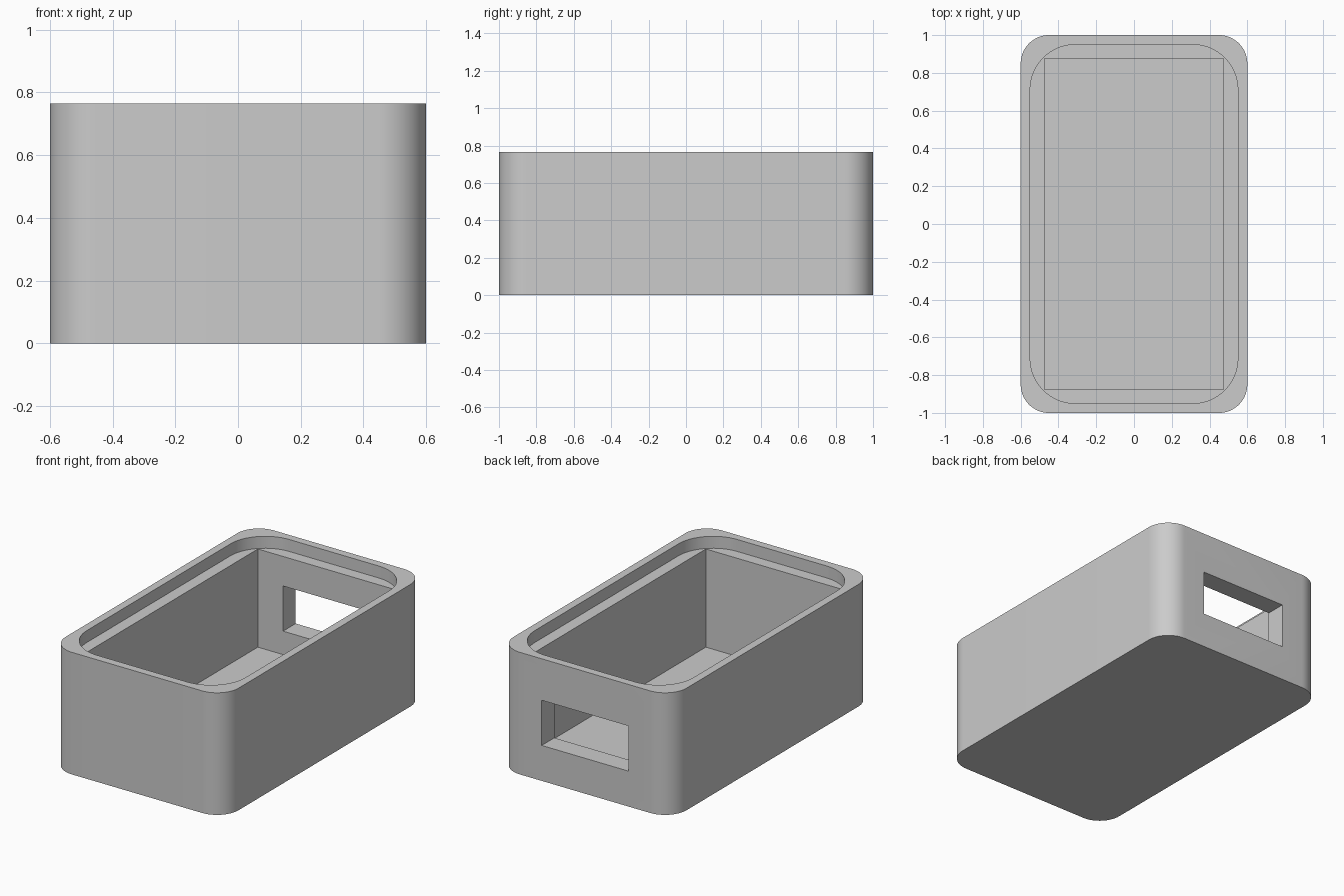
import bpy
import bmesh
import math
from mathutils import Matrix

if "Cube" in bpy.data.objects:
    bpy.data.objects.remove(bpy.data.objects["Cube"], do_unlink=True)

HEIGHT = 0.765
FLOOR = 0.075
LEDGE = 0.69

grey = bpy.data.materials.new("plain grey")
grey.use_nodes = True
colour = (0.6, 0.6, 0.6, 1)
grey.diffuse_color = colour
grey.node_tree.nodes["Principled BSDF"].inputs["Base Color"].default_value = colour


def block(name, x, y, z, radius=0):
    """Box between (low, high) ranges, with optional rounded upright edges."""
    size = [r[1] - r[0] for r in (x, y, z)]
    centre = [sum(r) / 2 for r in (x, y, z)]
    bm = bmesh.new()
    bmesh.ops.create_cube(bm, size=1, matrix=Matrix.LocRotScale(centre, None, size))
    if radius:
        upright = [e for e in bm.edges
                   if abs(e.verts[0].co.z - e.verts[1].co.z) > size[2] / 2]
        bmesh.ops.bevel(bm, geom=upright, offset=radius, segments=16,
                        profile=0.5, affect='EDGES')
    mesh = bpy.data.meshes.new(name)
    bm.to_mesh(mesh)
    bm.free()
    mesh.materials.append(grey)
    obj = bpy.data.objects.new(name, mesh)
    bpy.context.collection.objects.link(obj)
    return obj


# Outer body with rounded corners
body = block("box_body", (-0.6, 0.6), (-1, 1), (0, HEIGHT), 0.15)

# Lid recess, square-cornered cavity and window in the back wall
cutters = [
    block("lid_recess", (-0.55, 0.55), (-0.95, 0.95), (LEDGE, HEIGHT + 0.1), 0.24),
    block("cavity", (-0.475, 0.475), (-0.875, 0.875), (FLOOR, HEIGHT + 0.05)),
    block("back_window", (-0.3, 0.3), (0.8, 1.1), (0.222, 0.505)),
]

bpy.context.view_layer.objects.active = body
for cutter in cutters:
    cutter.hide_render = True
    cut = body.modifiers.new(cutter.name, 'BOOLEAN')
    cut.operation = 'DIFFERENCE'
    cut.solver = 'EXACT'
    cut.object = cutter
    bpy.ops.object.modifier_apply(modifier=cut.name)
    bpy.data.objects.remove(cutter, do_unlink=True)

# Smooth corners, crisp rims
bpy.ops.object.select_all(action='DESELECT')
body.select_set(True)
bpy.ops.object.shade_smooth_by_angle(angle=math.radians(30))
